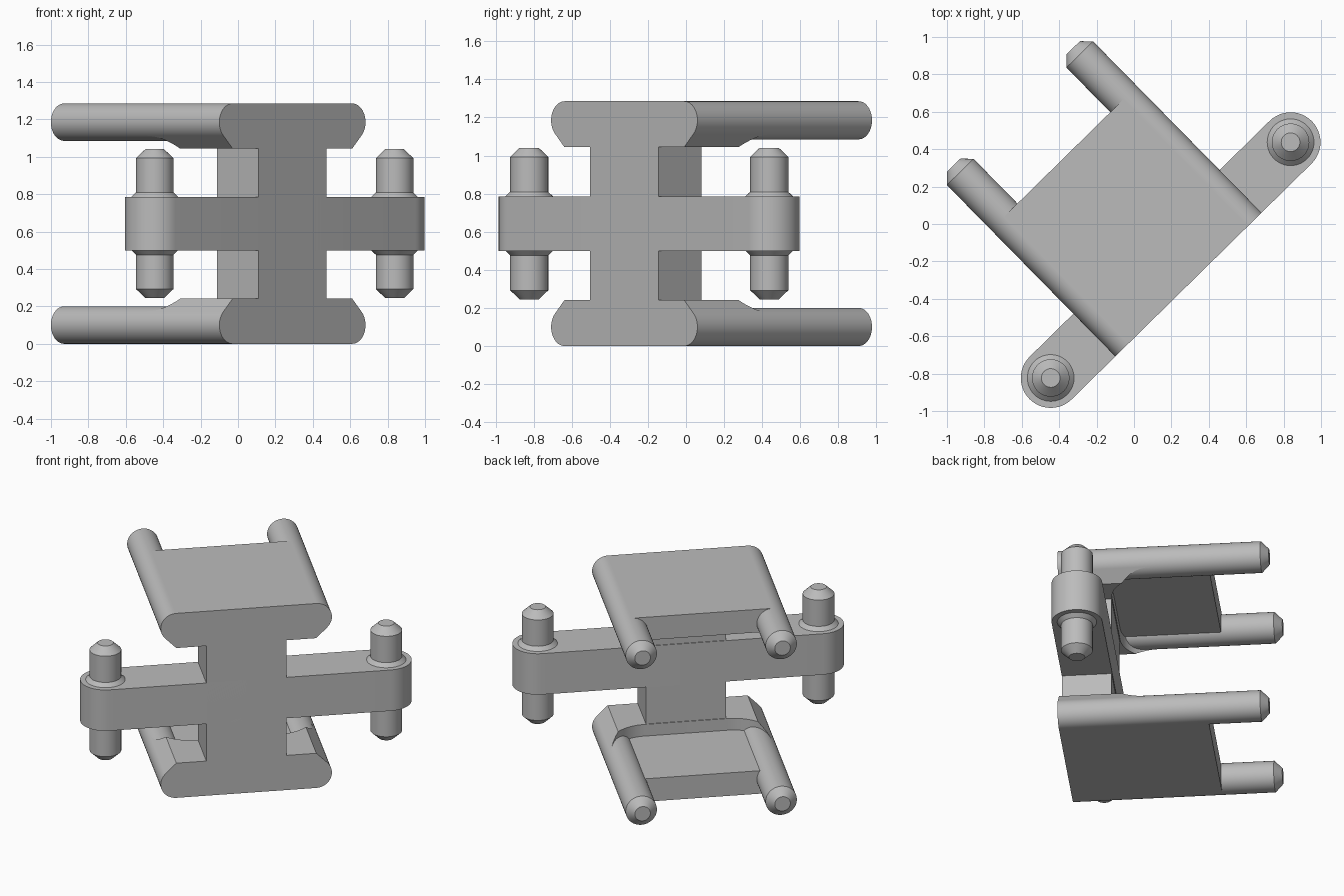
import bpy, bmesh
from math import sin, cos, pi, radians
from mathutils import Matrix, Vector

cube = bpy.data.objects.get("Cube")
if cube:
    bpy.data.objects.remove(cube, do_unlink=True)

MID = 0.6425                      # half of the total height
TURN = radians(44.5)              # the whole link is turned about z
PLACE = Matrix.Translation((0.291, -0.324, MID)) @ Matrix.Rotation(TURN, 4, 'Z')
R = 0.1                           # rod and pin radius
ROD_U = 0.448                     # rod axis offset
BAR_R = 0.16                      # rounded bar end

grey = bpy.data.materials.new("plain grey")
grey.use_nodes = True
grey.diffuse_color = (0.5, 0.5, 0.5, 1)
grey.node_tree.nodes["Principled BSDF"].inputs["Base Color"].default_value = (0.5, 0.5, 0.5, 1)


def finish(name, bm, shift=0.0, mirror=""):
    """Turn a bmesh into a placed object, mirrored about its own axes."""
    bmesh.ops.recalc_face_normals(bm, faces=bm.faces)
    mesh = bpy.data.meshes.new(name)
    bm.to_mesh(mesh)
    bm.free()
    mesh.materials.append(grey)
    ob = bpy.data.objects.new(name, mesh)
    bpy.context.collection.objects.link(ob)
    ob.matrix_world = PLACE @ Matrix.Translation((shift, 0, 0))
    if mirror:
        mod = ob.modifiers.new("Mirror", 'MIRROR')
        mod.use_axis = [a in mirror for a in "XYZ"]
        mod.use_mirror_merge = False
    return ob


def prism(points, axis, start, end):
    """Extrude an outline along y or z."""
    bm = bmesh.new()
    make = (lambda a, b, t: (a, t, b)) if axis == 'Y' else (lambda a, b, t: (a, b, t))
    face = bm.faces.new([bm.verts.new(make(a, b, start)) for a, b in points])
    out = bmesh.ops.extrude_face_region(bm, geom=[face])
    step = Vector(make(0, 0, end - start))
    bmesh.ops.translate(bm, vec=step, verts=[v for v in out["geom"] if isinstance(v, bmesh.types.BMVert)])
    return bm


def turned(profile, origin, axis, sides=48):
    """Stack rings of (radius, distance) along y or z."""
    bm = bmesh.new()
    rings = []
    for r, t in profile:
        ring = []
        for i in range(sides):
            a = 2 * pi * i / sides
            p = (r * cos(a), t, r * sin(a)) if axis == 'Y' else (r * cos(a), r * sin(a), t)
            ring.append(bm.verts.new(Vector(p) + Vector(origin)))
        rings.append(ring)
    for low, high in zip(rings, rings[1:]):
        for i in range(sides):
            j = (i + 1) % sides
            bm.faces.new((low[i], low[j], high[j], high[i]))
    bm.faces.new(rings[0])
    bm.faces.new(rings[-1])
    return bm


def arc(cx, cy, r, a0, a1, n=24):
    return [(cx + r * cos(radians(a0 + (a1 - a0) * i / n)),
             cy + r * sin(radians(a0 + (a1 - a0) * i / n))) for i in range(n + 1)]


def smooth(ob):
    bpy.ops.object.select_all(action='DESELECT')
    ob.select_set(True)
    bpy.context.view_layer.objects.active = ob
    bpy.ops.object.shade_smooth_by_angle(angle=radians(30))


# Side rods with chamfered tips, four in all
rod = finish("side_rods", turned([(R, 0), (R, 1.285), (R / 2, 1.335)], (ROD_U, 0, R - MID), 'Y'),
             mirror="XZ")

# Thin plates between the rods
finish("plates", prism([(-ROD_U, -MID), (ROD_U, -MID), (ROD_U, 0.16 - MID), (-ROD_U, 0.16 - MID)],
                       'Y', 0.1, 0.95), mirror="Z")

# Thick front of each plate, with a rounded recess cut behind it
peak, k = R * 2 ** 0.5, R * 0.5 ** 0.5
half = [(ROD_U, -MID), (ROD_U + k, R + k - MID), (ROD_U, R + peak - MID)]
ridge = finish("plate_fronts", prism(half + [(-u, z) for u, z in reversed(half)], 'Y', 0, 0.58))
corner = arc(0.265, 0.57, 0.25, -90, 0)
outline = corner + [(0.515, 0.8), (-0.515, 0.8)] + [(-u, v) for u, v in reversed(corner)]
cutter = finish("recess_cutter", prism(outline, 'Z', 0.16 - MID, 0.4 - MID))
cutter.hide_render = True
cut = ridge.modifiers.new("Recess", 'BOOLEAN')
cut.operation = 'DIFFERENCE'
cut.solver = 'EXACT'
cut.object = cutter
bpy.context.view_layer.update()
bpy.context.view_layer.objects.active = ridge
bpy.ops.object.modifier_apply(modifier=cut.name)
bpy.data.objects.remove(cutter, do_unlink=True)
mirror = ridge.modifiers.new("Mirror", 'MIRROR')
mirror.use_axis = (False, False, True)
mirror.use_mirror_merge = False

# Upright stem joining the two plates
s, top = 0.256, MID - 0.2
finish("stem", prism([(-s, 0), (s, 0), (s, 0.315), (-s, 0.315)], 'Z', -top, top))

# Cross bar with rounded ends
PIN_U = 0.899
bar = finish("cross_bar", prism(arc(PIN_U, BAR_R, BAR_R, -90, 90) + arc(-PIN_U, BAR_R, BAR_R, 90, 270),
                                'Z', -0.1425, 0.1425), shift=0.024)

# Pins with a flared collar, above and below each bar end
pin = finish("pins", turned([(0.125, 0.14), (0.125, 0.1425), (R, 0.167), (R, 0.35), (R / 2, 0.398)],
                            (PIN_U, BAR_R, 0), 'Z'), shift=0.024, mirror="XZ")

for ob in (rod, ridge, bar, pin):
    smooth(ob)
